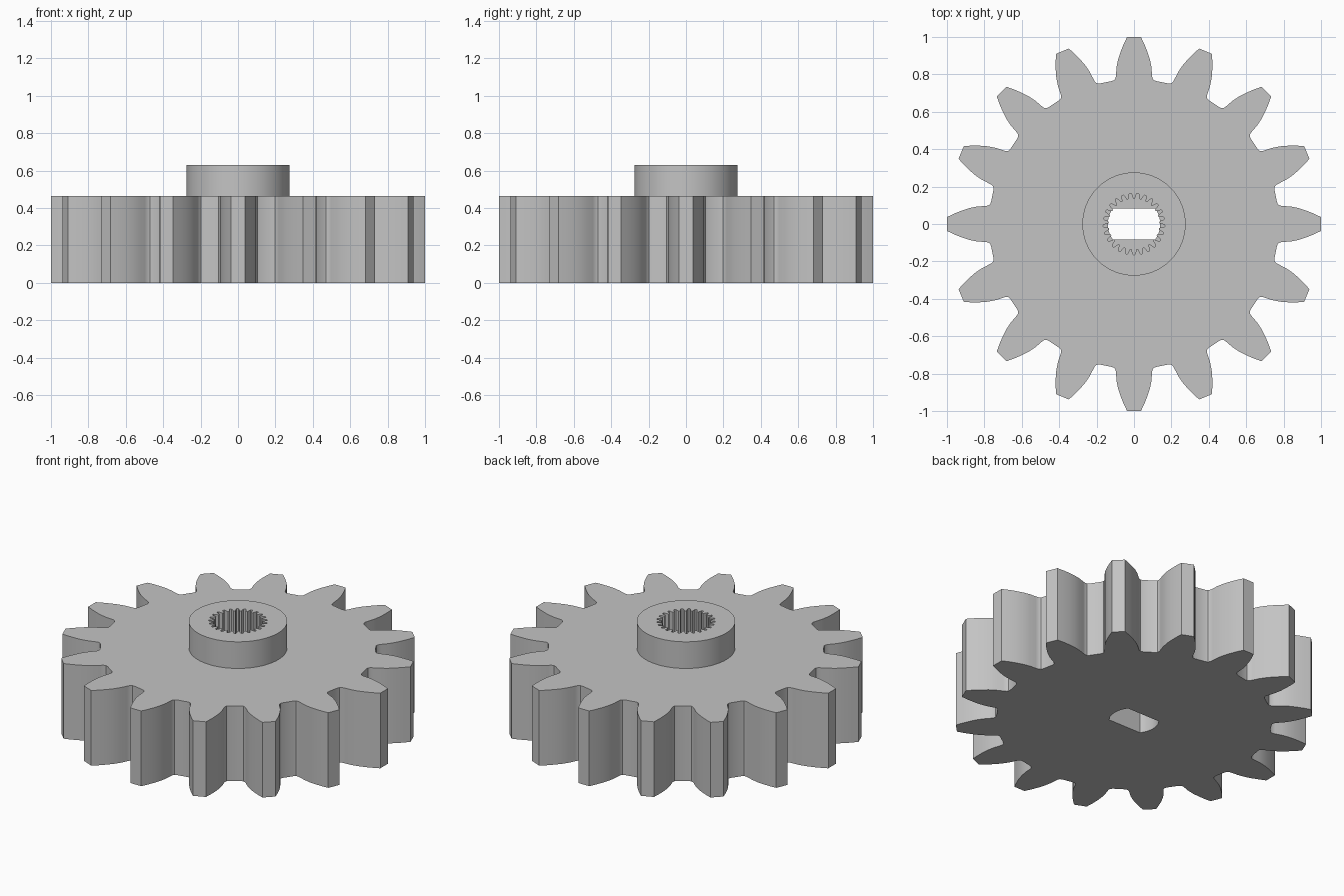
import bpy
import bmesh
import math
from mathutils import Matrix, Vector

cube = bpy.data.objects.get("Cube")
if cube:
    bpy.data.objects.remove(cube, do_unlink=True)

GEAR_TOP, HUB_TOP, SOCKET_FLOOR = 0.465, 0.63, 0.33
TEETH, SPLINES = 16, 25

grey = bpy.data.materials.new("plain grey")
grey.use_nodes = True
grey.diffuse_color = (0.55, 0.55, 0.55, 1)
grey.node_tree.nodes["Principled BSDF"].inputs["Base Color"].default_value = grey.diffuse_color


def prism(name, outline, z0, z1):
    """Extrude a closed outline from z0 to z1."""
    mesh = bpy.data.meshes.new(name)
    bm = bmesh.new()
    base = bm.faces.new([bm.verts.new((x, y, z0)) for x, y in outline])
    top = bmesh.ops.extrude_face_region(bm, geom=[base], use_keep_orig=True)["geom"]
    bmesh.ops.translate(bm, vec=(0, 0, z1 - z0),
                        verts=[v for v in top if isinstance(v, bmesh.types.BMVert)])
    bmesh.ops.recalc_face_normals(bm, faces=bm.faces)
    bm.to_mesh(mesh)
    bm.free()
    mesh.materials.append(grey)
    obj = bpy.data.objects.new(name, mesh)
    bpy.context.collection.objects.link(obj)
    return obj


def ring(count, radius):
    """Outline whose radius is a function of the angle."""
    angles = [math.tau * i / count for i in range(count)]
    return [(radius(a) * math.cos(a), radius(a) * math.sin(a)) for a in angles]


def combine(body, other, operation):
    """Apply a boolean and discard the helper."""
    mod = body.modifiers.new(operation.lower(), "BOOLEAN")
    mod.operation, mod.object, mod.solver = operation, other, "EXACT"
    bpy.context.view_layer.objects.active = body
    bpy.ops.object.modifier_apply(modifier=mod.name)
    bpy.data.objects.remove(other, do_unlink=True)


# Toothed wheel: half a tooth, mirrored and repeated around the axis
half = [(0.037, 1.0), (0.056, 0.96), (0.072, 0.92), (0.085, 0.88), (0.093, 0.84),
        (0.096, 0.80), (0.098, 0.782), (0.105, 0.770), (0.118, 0.764)]
tooth = [(-x, y) for x, y in reversed(half)] + half
outline = []
for i in range(TEETH):
    turn = Matrix.Rotation(-math.tau * i / TEETH, 2)
    outline += [tuple(turn @ Vector(p)) for p in tooth]
gear = prism("gear", outline, 0, GEAR_TOP)

# Round hub on top
hub = prism("hub", ring(96, lambda a: 0.276), GEAR_TOP - 0.1, HUB_TOP)
combine(gear, hub, "UNION")

# Splined socket from above
socket = prism("socket_cutter",
               ring(SPLINES * 10, lambda a: 0.15 - 0.015 * math.tanh(
                   2 * math.cos(SPLINES * (a - math.pi / 2))) / math.tanh(2)),
               SOCKET_FLOOR, HUB_TOP + 0.1)
combine(gear, socket, "DIFFERENCE")

# Shaft hole with two flats through the bottom
R, FLAT = 0.14, 0.083
limit = math.asin(FLAT / R)
arc = [limit * (2 * i / 16 - 1) for i in range(17)]
right = [(R * math.cos(a), R * math.sin(a)) for a in arc]
shaft = prism("shaft_cutter", right + [(-x, -y) for x, y in right], -0.1, SOCKET_FLOOR + 0.05)
combine(gear, shaft, "DIFFERENCE")

# Smooth flanks, sharp rims
bpy.ops.object.select_all(action="DESELECT")
gear.select_set(True)
bpy.context.view_layer.objects.active = gear
bpy.ops.object.shade_smooth_by_angle(angle=math.radians(30))
